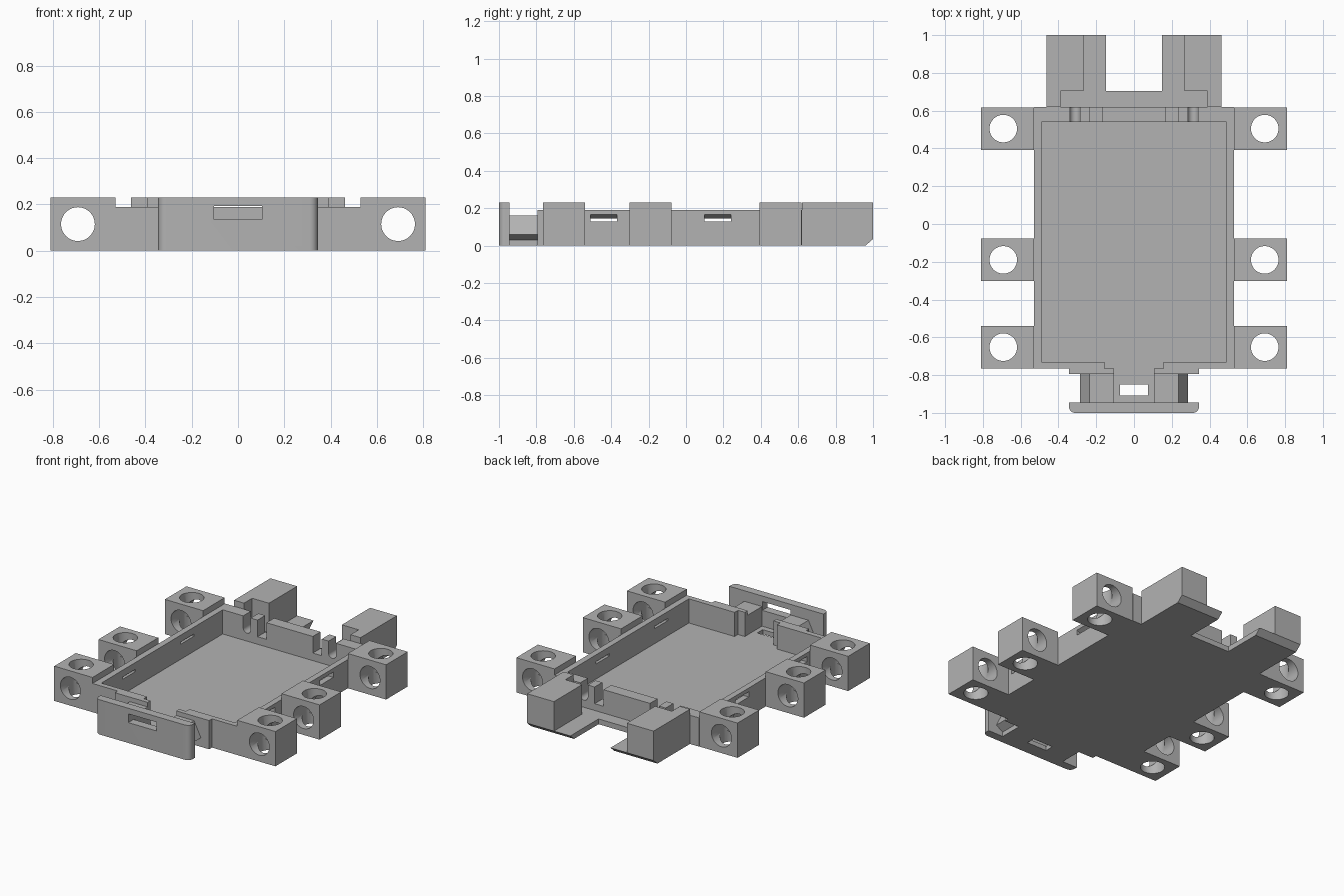
import bpy, bmesh, math
from mathutils import Vector

cube = bpy.data.objects.get("Cube")
if cube:
    bpy.data.objects.remove(cube)

grey = bpy.data.materials.new("plain grey")
grey.use_nodes = True
GREY = (0.45, 0.45, 0.45, 1)
grey.diffuse_color = GREY
grey.node_tree.nodes["Principled BSDF"].inputs["Base Color"].default_value = GREY


def prism(name, axis, pts, lo, hi):
    """Extrude a 2D outline along x, y or z."""
    def place(p, d):
        return Vector({"x": (d, *p), "y": (p[0], d, p[1]), "z": (*p, d)}[axis])
    bm = bmesh.new()
    face = bm.faces.new([bm.verts.new(place(p, lo)) for p in pts])
    ext = bmesh.ops.extrude_face_region(bm, geom=[face])
    new = [v for v in ext["geom"] if isinstance(v, bmesh.types.BMVert)]
    bmesh.ops.translate(bm, verts=new, vec=place((0, 0), hi - lo))
    bmesh.ops.recalc_face_normals(bm, faces=bm.faces)
    mesh = bpy.data.meshes.new(name)
    bm.to_mesh(mesh)
    bm.free()
    mesh.materials.append(grey)
    obj = bpy.data.objects.new(name, mesh)
    bpy.context.collection.objects.link(obj)
    return obj


def box(name, x, y, z):
    return prism(name, "z", [(x[0], y[0]), (x[1], y[0]), (x[1], y[1]), (x[0], y[1])], *z)


def circle(cx, cy, r, n=48):
    return [(cx + r * math.cos(i * math.tau / n), cy + r * math.sin(i * math.tau / n))
            for i in range(n)]


def cut(obj, *cutters):
    """Subtract the cutters one after another, then discard them."""
    for c in cutters:
        c.hide_render = True
        mod = obj.modifiers.new("cut", "BOOLEAN")
        mod.operation, mod.solver, mod.object = "DIFFERENCE", "EXACT", c
        bpy.context.view_layer.objects.active = obj
        bpy.ops.object.modifier_apply(modifier=mod.name)
        bpy.data.objects.remove(c)


def smooth(obj):
    bpy.ops.object.select_all(action="DESELECT")
    obj.select_set(True)
    bpy.context.view_layer.objects.active = obj
    bpy.ops.object.shade_smooth_by_angle(angle=math.radians(30))


def flip(pts, s):
    return [(s * x, y) for x, y in pts]


FLOOR, RIM, TOP = 0.03, 0.19, 0.23

# Open tray with a wide gap in its front wall
tray = box("tray", (-0.53, 0.53), (-0.765, 0.62), (0, RIM))
cut(tray,
    box("cavity", (-0.49, 0.49), (-0.73, 0.54), (FLOOR, 0.4)),
    box("front_gap", (-0.155, 0.155), (-0.8, -0.7), (FLOOR, 0.4)))

for s in (1, -1):
    # Cable notches in the back wall: one round-bottomed, one square
    arc = [(0.3125 + 0.0275 * math.cos(a), 0.11 + 0.0275 * math.sin(a))
           for a in [math.pi + i * math.pi / 16 for i in range(17)]]
    outline = arc + [(0.34, 0.3), (0.285, 0.3)]
    cut(tray,
        prism("round_notch", "y", flip(outline, s), 0.5, 0.66),
        box("square_notch", sorted((s * 0.17, s * 0.235)), (0.5, 0.66), (0.08, 0.4)))
    # Side wall slots with a sloping ceiling
    slot = [(0.54, 0.13), (0.54, 0.17), (0.48, 0.14), (0.48, 0.13)]
    for y in (-0.44, 0.17):
        cut(tray, prism("side_slot", "y", flip(slot, s), y - 0.07, y + 0.07))
smooth(tray)

for s, side in ((1, "left"), (-1, "right")):
    # Mounting blocks drilled vertically and lengthwise
    for y, where in ((0.505, "back"), (-0.19, "middle"), (-0.652, "front")):
        block = box(f"{side}_{where}_mount", sorted((s * 0.53, s * 0.81)),
                    (y - 0.113, y + 0.113), (0, TOP))
        cut(block,
            prism("bore", "z", circle(s * 0.692, y, 0.073), -0.1, 0.4),
            prism("bore", "y", circle(s * 0.692, 0.115, 0.073), y - 0.2, y + 0.2))
        smooth(block)

    # Tall L-shaped blocks behind the tray
    ell = [(0.39, 0.62), (0.463, 0.62), (0.463, 1), (0.267, 1), (0.267, 0.705), (0.39, 0.705)]
    prism(f"{side}_back_block", "z", flip(ell, s), 0.035, TOP)

    # Thickened front wall beside the gap
    box(f"{side}_front_wall_pad", sorted((s * 0.105, s * 0.345)), (-0.795, -0.765), (0, RIM))

    # Wedge-sided arms joining the tray to the front plate
    arm = [(0.105, FLOOR), (0.235, FLOOR), (0.285, 0.06), (0.235, 0.16), (0.105, 0.16)]
    prism(f"{side}_front_arm", "y", flip(arm, s), -0.945, -0.795)

# Base under the back blocks, bevelled underneath, with a gap between its legs
base = prism("back_base", "x", [(0.62, 0), (0.96, 0), (1, 0.035), (0.62, 0.035)], -0.463, 0.463)
cut(base, box("leg_gap", (-0.147, 0.147), (0.705, 1.2), (-0.1, 0.2)))

# Floor between the front arms, with a small opening
box("front_threshold", (-0.105, 0.105), (-0.795, -0.765), (0, FLOOR))
bridge = box("front_bridge", (-0.235, 0.235), (-0.945, -0.795), (0, FLOOR))
cut(bridge, box("opening", (-0.073, 0.073), (-0.907, -0.85), (-0.1, 0.2)))

# Front plate with rounded corners and a window
R = 0.035
corner = [(0.31 + R * math.sin(a), -0.965 - R * math.cos(a))
          for a in [i * math.pi / 16 for i in range(9)]]
right_half = corner + [(0.345, -0.945)]
plate = prism("front_plate", "z", right_half + flip(right_half, -1)[::-1], 0, TOP)
cut(plate, box("window", (-0.103, 0.103), (-1.1, -0.9), (0.135, 0.193)))
smooth(plate)
